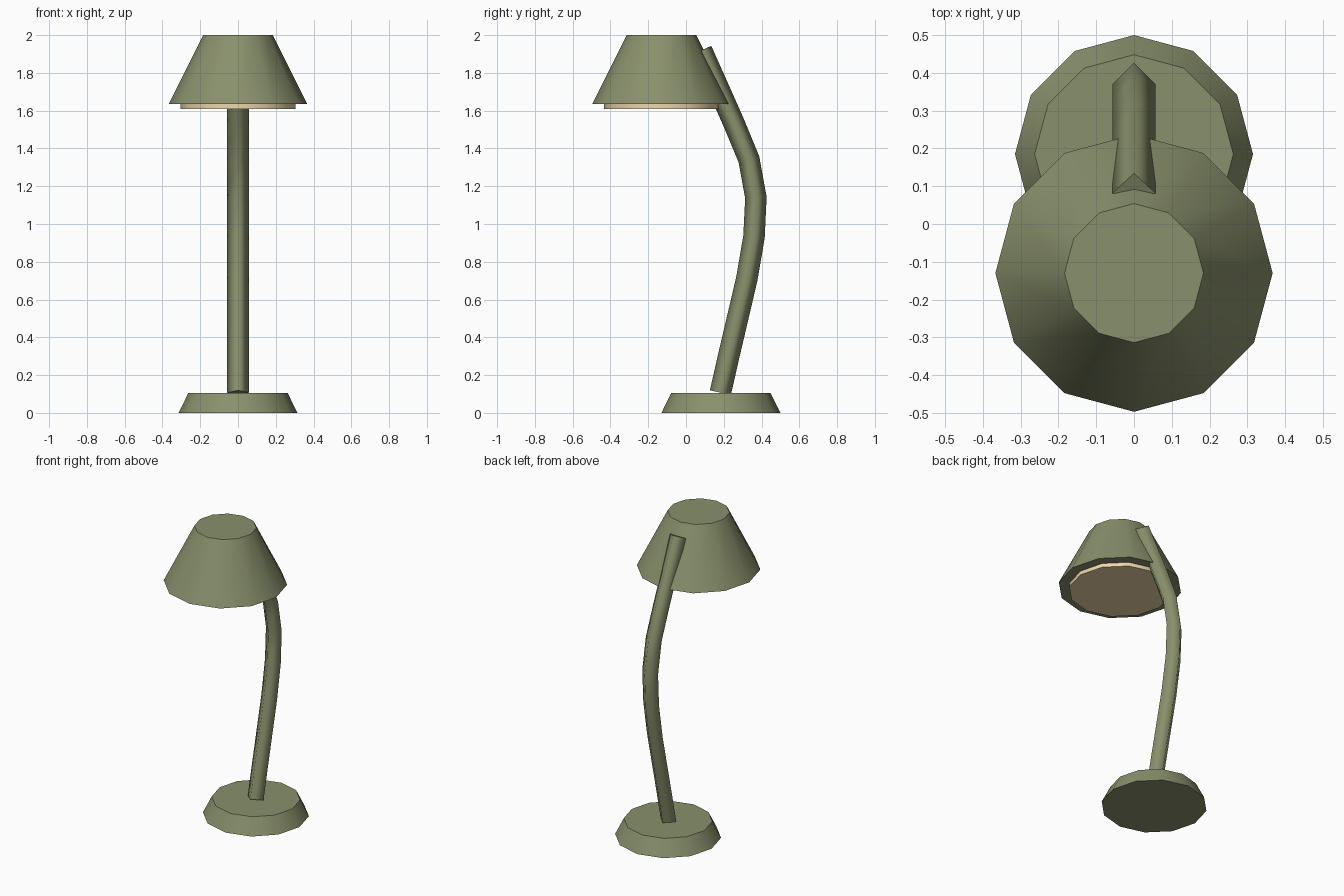
import bpy, bmesh
from math import sin, cos, pi
from mathutils import Vector

if "Cube" in bpy.data.objects:
    bpy.data.objects.remove(bpy.data.objects["Cube"])


def material(name, color):
    m = bpy.data.materials.new(name)
    m.diffuse_color = (*color, 1)
    m.use_nodes = True
    m.node_tree.nodes["Principled BSDF"].inputs["Base Color"].default_value = m.diffuse_color
    return m


green = material("olive_paint", (0.25, 0.28, 0.15))
cream = material("warm_diffuser", (0.85, 0.68, 0.41))


def loft(name, rings, mat):
    """Bridge rings of points with smooth sides and close both ends with flat caps."""
    bm = bmesh.new()
    loops = [[bm.verts.new(p) for p in ring] for ring in rings]
    n = len(loops[0])
    for a, b in zip(loops, loops[1:]):
        for i in range(n):
            j = (i + 1) % n
            bm.faces.new((a[i], a[j], b[j], b[i])).smooth = True
    bm.faces.new(loops[0][::-1])
    bm.faces.new(loops[-1])
    bmesh.ops.recalc_face_normals(bm, faces=bm.faces)
    me = bpy.data.meshes.new(name)
    bm.to_mesh(me)
    bm.free()
    me.materials.append(mat)
    ob = bpy.data.objects.new(name, me)
    bpy.context.collection.objects.link(ob)
    return ob


def frustum(name, y, z0, r0, z1, r1, mat, n=12):
    ring = lambda r, z: [(r * cos(2 * pi * i / n), y + r * sin(2 * pi * i / n), z)
                         for i in range(n)]
    return loft(name, [ring(r0, z0), ring(r1, z1)], mat)


# Base, shade and light diffuser
frustum("base", 0.185, 0, 0.315, 0.105, 0.263, green)
frustum("lamp_shade", -0.13, 1.635, 0.367, 2.0, 0.184, green)
frustum("light_diffuser", -0.13, 1.61, 0.304, 1.64, 0.304, cream)

# Curved arm: four-sided tube swept along a path in the yz plane
path = [Vector((0, y, z)) for y, z in (
    (0.182, 0.107), (0.227, 0.305), (0.322, 0.71), (0.36, 0.932),
    (0.37, 1.14), (0.333, 1.343), (0.249, 1.545), (0.082, 1.92))]
R = 0.057
side = Vector((1, 0, 0))
rings = []
for i, p in enumerate(path):
    before = (p - path[i - 1]).normalized() if i else Vector()
    after = (path[i + 1] - p).normalized() if i < len(path) - 1 else Vector()
    across = (before + after).normalized().cross(side)
    rings.append([p + R * d for d in (side, across, -side, -across)])
loft("arm", rings, green)
